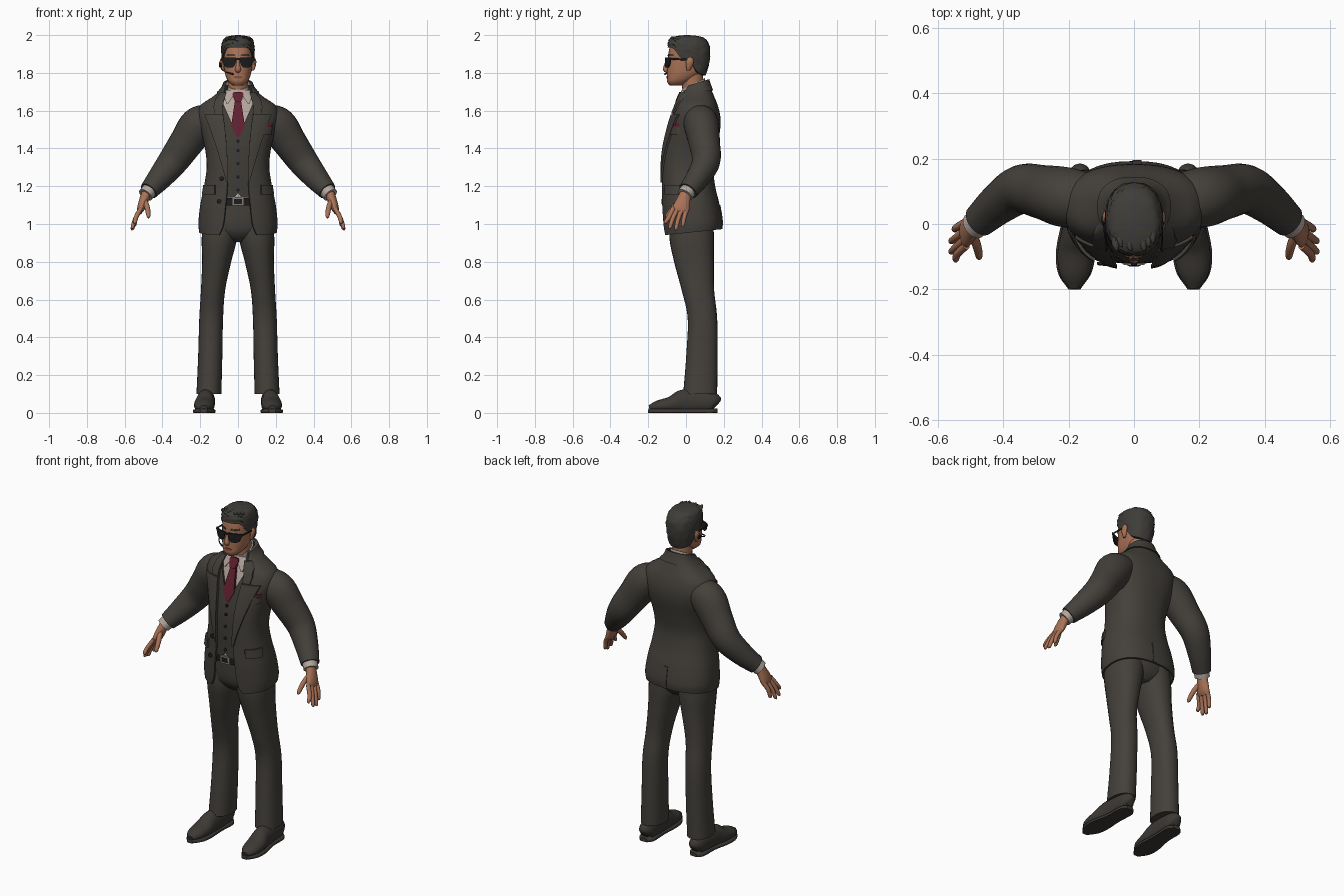
import bpy, bmesh, math, random
from mathutils import Vector

random.seed(4)
if "Cube" in bpy.data.objects:
    bpy.data.objects.remove(bpy.data.objects["Cube"], do_unlink=True)
PI = math.pi
made = []


def material(name, *rgb):
    m = bpy.data.materials.new(name)
    m.use_nodes = True
    m.diffuse_color = (*rgb, 1)
    m.node_tree.nodes["Principled BSDF"].inputs["Base Color"].default_value = (*rgb, 1)
    return m


suit = material("suit cloth", .058, .052, .044)
vest_cloth = material("waistcoat cloth", .05, .045, .038)
hair_mat = material("dark hair", .05, .047, .041)
leather = material("shoe leather", .046, .041, .035)
skin = material("skin", .40, .17, .095)
shirt = material("shirt cotton", .45, .38, .34)
red = material("wine silk", .12, .014, .028)
black = material("black plastic", .012, .012, .013)
metal = material("buckle metal", .22, .21, .19)
lip = material("lips", .22, .075, .05)


def spline(table, t):
    """Smooth interpolation of rows keyed by their first value."""
    t = min(max(t, table[0][0]), table[-1][0])
    i = max(k for k in range(len(table) - 1) if table[k][0] <= t)
    slope = lambda a, b, c: (table[b][c] - table[a][c]) / (table[b][0] - table[a][0])
    last = len(table) - 1
    h = table[i + 1][0] - table[i][0]
    f = (t - table[i][0]) / h
    out = []
    for c in range(1, len(table[0])):
        m0 = slope(max(i - 1, 0), i + 1, c) * h
        m1 = slope(i, min(i + 2, last), c) * h
        p0, p1 = table[i][c], table[i + 1][c]
        d = p1 - p0
        out.append(p0 + m0 * f + (3 * d - 2 * m0 - m1) * f * f + (m0 + m1 - 2 * d) * f ** 3)
    return out


def power(v, e):
    return math.copysign(abs(v) ** e, v)


def build(name, verts, faces, mat):
    bm = bmesh.new()
    vs = [bm.verts.new(v) for v in verts]
    for f in faces:
        bm.faces.new([vs[i] for i in f])
    bmesh.ops.recalc_face_normals(bm, faces=bm.faces)
    mesh = bpy.data.meshes.new(name)
    bm.to_mesh(mesh)
    bm.free()
    mesh.materials.append(mat)
    ob = bpy.data.objects.new(name, mesh)
    bpy.context.collection.objects.link(ob)
    made.append(ob)
    return ob


def tube(name, pts, mat, n=20, steps=4, flat=False, ref=(0, 1, 0), s=1, p=2):
    """Capped loft along points (x, y, z, width radius, depth radius)."""
    table = [(i, *q) for i, q in enumerate(pts)]
    count = (len(pts) - 1) * steps + 1
    rows = [spline(table, k / steps) for k in range(count)]
    verts, faces, ref = [], [], Vector(ref)
    for k, r in enumerate(rows):
        a, b = Vector(rows[max(k - 1, 0)][:3]), Vector(rows[min(k + 1, count - 1)][:3])
        t = Vector((0, 0, 1)) if flat else (b - a).normalized()
        u = (ref - t * ref.dot(t)).normalized()
        v = t.cross(u)
        for j in range(n):
            w = 2 * PI * j / n
            q = Vector(r[:3]) + v * max(r[3], .002) * power(math.cos(w), 2 / p) \
                + u * max(r[4], .002) * power(math.sin(w), 2 / p)
            verts.append((q.x * s, q.y, max(q.z, 0)))
    for k in range(count - 1):
        for j in range(n):
            j2 = (j + 1) % n
            faces.append((k * n + j, k * n + j2, k * n + n + j2, k * n + n + j))
    faces += [tuple(range(n)), tuple(range((count - 1) * n, count * n))]
    return build(name, verts, faces, mat)


class Form:
    """Body form given by rows (z, half width, front y, back y)."""
    def __init__(self, table, p=2.4, tilt=((0, 0), (3, 0))):
        self.table, self.p, self.tilt = table, p, tilt

    def size(self, z, off):
        rx, yf, yb = spline(self.table, z)
        return rx + off, (yf + yb) / 2, (yb - yf) / 2 + off

    def around(self, a, z, off):
        rx, yc, ry = self.size(z, off)
        y = yc + ry * power(math.sin(a), 2 / self.p)
        return (rx * power(math.cos(a), 2 / self.p), y, z + spline(self.tilt, z)[0] * (y - .04))

    def front(self, x, z, off):
        rx, yc, ry = self.size(z, off)
        return (x, yc - ry * (1 - min(abs(x) / rx, .98) ** self.p) ** (1 / self.p), z)

    def gap(self, z, w):
        return math.asin(min(w / self.size(z, 0)[0], 1) ** (self.p / 2))


def sheet(name, rows, fn, mat, thick=.01, off=0., cols=8, sub=4, s=1):
    """Thick cloth panel from rows (z, start, end) laid on a form."""
    grid = []
    for r0, r1 in zip(rows, rows[1:]):
        grid += [[a + (b - a) * k / sub for a, b in zip(r0, r1)] for k in range(sub)]
    grid.append(rows[-1])
    R, C = len(grid), cols + 1
    verts = []
    for o in (off, off - thick):
        for z, a, b in grid:
            for c in range(C):
                x, y, zz = fn(a + (b - a) * c / cols, z, o)
                verts.append((x * s, y, zz))
    faces, N = [], R * C
    for r in range(R - 1):
        for c in range(cols):
            q = (r * C + c, r * C + c + 1, r * C + C + c + 1, r * C + C + c)
            faces += [q, tuple(N + i for i in reversed(q))]
    rim = [c for c in range(C)] + [r * C + cols for r in range(1, R)]
    rim += [(R - 1) * C + c for c in range(cols - 1, -1, -1)] + [r * C for r in range(R - 2, 0, -1)]
    for i, j in zip(rim, rim[1:] + rim[:1]):
        faces.append((i, N + i, N + j, j))
    return build(name, verts, faces, mat)


def disc(name, loc, r, mat):
    x, y, z = loc
    tube(name, [(x, y + .004, z, r, r), (x, y - .004, z, r, r), (x, y - .006, z, r * .6, r * .6)],
         mat, n=12, steps=1, ref=(0, 0, 1))


# Jacket
torso = Form([(.955, .205, -.122, .188), (1, .21, -.125, .192), (1.1, .20, -.13, .178),
              (1.2, .18, -.13, .155), (1.3, .166, -.13, .145), (1.4, .175, -.122, .16),
              (1.5, .2, -.1, .18), (1.57, .216, -.08, .182), (1.63, .198, -.058, .168),
              (1.67, .138, -.043, .15), (1.71, .088, -.025, .128), (1.74, .07, -.01, .115)],
             tilt=((.95, .11), (1.1, 0), (1.65, 0), (1.74, .3)))
opening = [(.95, .105), (1, .08), (1.1, .066), (1.2, .057), (1.35, .06), (1.5, .072),
           (1.62, .085), (1.7, .064), (1.74, .058)]


def open_x(z):
    return spline(opening, z)[0]


def wrap_rows(z0, z1, n, extra=0):
    out = []
    for k in range(n + 1):
        z = z0 + (z1 - z0) * k / n
        d = torso.gap(z, open_x(z)) + extra
        out.append((z, -PI / 2 + d, 1.5 * PI - d))
    return out


sheet("jacket", wrap_rows(.957, 1.74, 44), torso.around, suit, cols=64, sub=1)
sheet("jacket_collar", wrap_rows(1.695, 1.742, 5, .1), torso.around, suit, .008, .008, 40, 1)
sheet("jacket_vent", [(.957, 1.5, 1.58), (1.1, 1.5, 1.58)], torso.around, suit, .006, .004)

lapel = [(1.22, .004), (1.3, .025), (1.4, .05), (1.5, .075), (1.58, .095)]
collar_wing = [(1.585, .04), (1.62, .045), (1.66, .045), (1.695, .03)]
for s, side in ((1, "left"), (-1, "right")):
    for part, rows in (("lapel", lapel), ("collar_wing", collar_wing)):
        sheet(f"{side}_{part}", [(z, open_x(z) - .004, open_x(z) + w) for z, w in rows],
              torso.front, suit, .012, .009, s=s)
    sheet(side + "_pocket_flap", [(1.155, -.95, -.28), (1.205, -.92, -.22)],
          torso.around, suit, .012, .009, s=s)
    # Waistcoat and shirt collar points
    sheet(side + "_waistcoat", [(1.14, .02, .06), (1.165, 0, .09), (1.3, 0, .09), (1.46, 0, .1),
          (1.64, .08, .11)], torso.front, vest_cloth, .014, -.009, s=s)
    sheet(side + "_shirt_point", [(1.635, .054, .06), (1.67, .03, .072), (1.71, .012, .06)],
          torso.front, shirt, .012, -.002, s=s)
sheet("breast_pocket", [(1.475, .125, .18), (1.513, .125, .182)], torso.front, suit, .01, .007)
sheet("pocket_square", [(1.51, .13, .18), (1.53, .132, .183)], torso.front, red, .01, .005)

# Shirt, tie, belt
sheet("shirt_body", [(1.1 + .03 * k, -PI / 2, 1.5 * PI) for k in range(20)], torso.around,
      shirt, .01, -.022, 40, 1)
neckband = Form([(1.65, .078, -.035, .112), (1.745, .06, -.022, .1)], 2, ((1, .5), (2, .5)))
sheet("shirt_collar", [(1.65, -PI / 2, 1.5 * PI), (1.742, -PI / 2, 1.5 * PI)], neckband.around,
      shirt, .008, 0, 32)
sheet("tie_knot", [(1.645, -.015, .015), (1.685, -.03, .03), (1.7, -.024, .024)],
      torso.front, red, .016, .005)
sheet("tie_blade", [(1.46, -.006, .006), (1.52, -.036, .036), (1.655, -.016, .016)],
      torso.front, red, .016, -.004)
sheet("belt", [(1.098, -.1, .1), (1.138, -.1, .1)], torso.front, black, .012, -.012)
sheet("buckle", [(1.097, -.032, .032), (1.142, -.032, .032)], torso.front, metal, .012, -.004)
sheet("buckle_hole", [(1.107, -.02, .02), (1.132, -.02, .02)], torso.front, black, .006, -.001)
for z in (1.18, 1.25, 1.32, 1.39, 1.44):
    disc("waistcoat_button", torso.front(0, z, -.008), .009, black)
for x, z in ((-.085, 1.24), (-.1, 1.12)):
    disc("jacket_button", torso.front(x, z, .003), .013, black)

# Trousers
tube("trouser_seat", [(0, .02, 1.16, .15, .122), (0, .025, 1.0, .165, .122),
     (0, .03, .94, .13, .105), (0, .035, .905, .04, .07)], suit, n=32, flat=True, p=2.4)
for s, side in ((1, "left"), (-1, "right")):
    tube(side + "_trouser_leg", [(.09, .03, 1.06, .09, .11), (.098, .03, .93, .094, .118),
         (.113, .042, .8, .077, .105), (.132, .063, .65, .064, .086), (.142, .087, .5, .063, .078),
         (.147, .084, .3, .064, .083), (.154, .075, .1, .066, .09)], suit, n=28, steps=6,
         flat=True, s=s, p=2.2)
    # Shoes
    tube(side + "_shoe", [(.165, .162, .04, .02, .03), (.166, .14, .055, .042, .055),
         (.168, .06, .06, .047, .065), (.172, -.02, .056, .049, .066), (.178, -.08, .043, .055, .044),
         (.182, -.15, .034, .047, .031), (.182, -.194, .025, .02, .016)], leather, ref=(0, 0, 1), s=s)
    tube(side + "_sole", [(.165, .166, .008, .022, .014), (.167, .13, .008, .047, .016),
         (.17, .03, .008, .047, .015), (.178, -.08, .008, .06, .015), (.182, -.15, .008, .051, .015),
         (.182, -.2, .01, .018, .012)], leather, ref=(0, 0, 1), s=s, p=3)
    # Arms
    tube(side + "_sleeve", [(.14, .07, 1.56, .08, .085), (.21, .082, 1.52, .1, .092),
         (.275, .097, 1.43, .09, .083), (.343, .106, 1.333, .08, .075), (.412, .063, 1.246, .066, .063),
         (.473, .01, 1.175, .05, .052)], suit, n=24, steps=6, s=s)
    tube(side + "_shirt_cuff", [(.462, .018, 1.187, .042, .043), (.49, -.006, 1.153, .04, .043)],
         shirt, s=s)
    # Hands
    tube(side + "_palm", [(.483, .0, 1.165, .026, .03), (.497, -.012, 1.13, .025, .036),
         (.513, -.026, 1.085, .021, .045), (.522, -.032, 1.06, .012, .04)], skin, s=s)
    for k, (y, tip) in enumerate(((-.066, (.545, -.108, 1.0)), (-.042, (.558, -.084, .975)),
                                  (-.017, (.558, -.052, .968)), (.006, (.548, -.016, .985)))):
        x, ty, z = tip
        tube(f"{side}_finger_{k + 1}", [(.513, y, 1.085, .012, .013),
             (.54, (y + ty) / 2 - .004, 1.035, .012, .012), (x, ty, z + .01, .01, .01),
             (x, ty, z, .004, .004)], skin, n=10, s=s)
    tube(side + "_thumb", [(.494, -.03, 1.125, .014, .016), (.48, -.068, 1.085, .014, .014),
         (.474, -.098, 1.045, .011, .011), (.474, -.106, 1.032, .004, .004)], skin, n=10, s=s)

# Head and neck
tube("neck", [(0, .042, 1.66, .058, .058), (0, .036, 1.73, .054, .057), (0, .03, 1.81, .056, .06)],
     skin, flat=True)
head_form = Form([(1.732, .026, -.085, -.02), (1.752, .05, -.1, .02), (1.785, .066, -.1, .07),
                  (1.82, .073, -.1, .1), (1.87, .077, -.096, .113), (1.92, .077, -.09, .113),
                  (1.96, .07, -.075, .1), (1.985, .04, -.03, .07)], 2.3)
levels = [1.732 + .253 * k / 24 for k in range(25)]
head_rings = []
for z in levels:
    rx, yc, ry = head_form.size(z, 0)
    head_rings.append((0, yc, z, rx, ry))
tube("head", head_rings, skin, n=32, steps=1, flat=True, p=2.3)
tube("nose", [(0, -.09, 1.875, .008, .01), (0, -.104, 1.838, .011, .013),
     (0, -.107, 1.817, .016, .014), (0, -.098, 1.806, .009, .008)], skin, n=12)
sheet("mouth", [(1.77, -.016, .016), (1.778, -.026, .026), (1.784, -.014, .014)],
      head_form.front, lip, .006, .003)

# Hair
hair_form = Form([(1.77, .066, -.07, .096), (1.8, .077, -.085, .108), (1.85, .083, -.09, .122),
                  (1.9, .087, -.095, .127), (1.94, .087, -.097, .124), (1.97, .08, -.092, .11),
                  (1.988, .066, -.075, .09), (1.998, .03, -.03, .045), (2, .004, 0, .012)], 2.2)
hairline = [(-1, 1.935), (-.7, 1.928), (-.35, 1.875), (0, 1.868), (.4, 1.81), (1, 1.785)]


def hair_point(a, f, off):
    low = spline(hairline, math.sin(a))[0]
    rough = random.uniform(-.003, .003) if 0 < f < .85 else 0
    return hair_form.around(a, low + (2 - low) * (1 - (1 - f) ** 1.6), off + rough)


sheet("hair", [(0, -PI / 2, 1.5 * PI), (1, -PI / 2, 1.5 * PI)], hair_point, hair_mat,
      .016, 0, 44, 18)
for k in range(9):
    x, y = -.056 + .014 * k, -.07 + .012 * (k % 3)
    tube("hair_tuft", [(x, y + .04, 1.965, .012, .014), (x, y + .008, 1.982, .012, .012),
         (x + .004, y - .012, 1.988, .003, .003)], hair_mat, n=8, ref=(0, 0, 1))


# Sunglasses, brows, ears
def lens_point(x, z, off):
    return (x, -.112 + 4 * x * x - off, z)


sheet("glasses_bridge", [(1.868, -.016, .016), (1.878, -.016, .016)], lens_point, black, .006)
for s, side in ((1, "left"), (-1, "right")):
    sheet(side + "_lens", [(1.828, .03, .058), (1.838, .018, .072), (1.862, .011, .082),
          (1.882, .01, .086)], lens_point, black, .006, s=s)
    tube(side + "_temple", [(.084, -.085, 1.873, .003, .006), (.086, -.03, 1.872, .003, .005),
         (.087, .03, 1.868, .003, .005)], black, n=8, ref=(0, 0, 1), s=s)
    sheet(side + "_brow", [(1.89, .014, .06), (1.899, .02, .058)], head_form.front, hair_mat,
          .006, .004, s=s)
    tube(side + "_ear", [(.078, .012, 1.812, .006, .008), (.082, .016, 1.83, .01, .015),
         (.085, .02, 1.86, .012, .021), (.083, .022, 1.882, .006, .012)], skin, n=12, flat=True, s=s)

# Headset microphone
tube("headset_earpiece", [(-.086, .01, 1.842, .014, .014), (-.1, .01, 1.842, .012, .012)],
     black, n=12)
tube("headset_boom", [(-.092, .0, 1.84, .003, .003), (-.085, -.05, 1.818, .003, .003),
     (-.06, -.092, 1.803, .003, .003), (-.026, -.112, 1.793, .005, .005)], black, n=8, ref=(0, 0, 1))

# Smooth shading with crisp panel edges
bpy.ops.object.select_all(action="DESELECT")
for ob in made:
    ob.select_set(True)
bpy.context.view_layer.objects.active = made[0]
bpy.ops.object.shade_smooth_by_angle(angle=math.radians(45))
